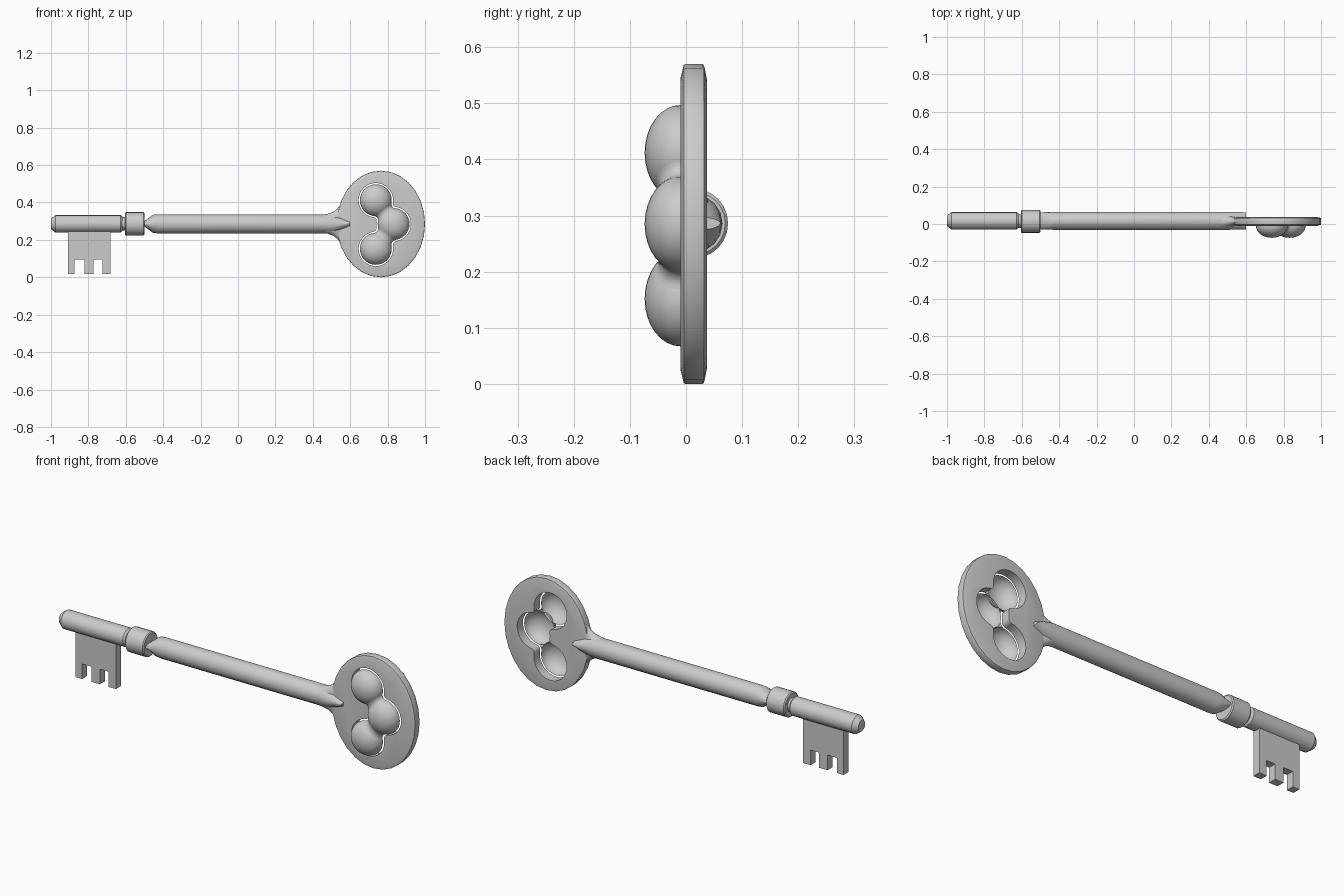
import bpy, bmesh
from math import sin, cos, pi, tau, sqrt
from mathutils import Vector

cube = bpy.data.objects.get("Cube")
if cube:
    bpy.data.objects.remove(cube, do_unlink=True)

AXIS_Y, AXIS_Z = 0.014, 0.286


def loft(name, rings, closed=True, caps=True):
    """Skin a series of equal-length rings of points."""
    bm = bmesh.new()
    loops = [[bm.verts.new(p) for p in ring] for ring in rings]
    n = len(loops[0])
    for a, b in zip(loops, loops[1:]):
        for i in range(n if closed else n - 1):
            j = (i + 1) % n
            bm.faces.new((a[i], a[j], b[j], b[i]))
    if caps:
        bm.faces.new(loops[0])
        bm.faces.new(loops[-1])
    bmesh.ops.recalc_face_normals(bm, faces=bm.faces)
    mesh = bpy.data.meshes.new(name)
    bm.to_mesh(mesh)
    bm.free()
    obj = bpy.data.objects.new(name, mesh)
    bpy.context.collection.objects.link(obj)
    return obj


def rod(name, rows, origin, axis=(1, 0, 0), sides=16, half=False):
    """Turned part: rows of (distance, radius across, radius in depth)."""
    origin, axis = Vector(origin), Vector(axis).normalized()
    depth = Vector((0, 1, 0))
    across = axis.cross(depth)
    angles = [pi + pi * i / sides if half else tau * i / sides
              for i in range(sides + 1 if half else sides)]
    rings = [[origin + axis * u + across * (ra * cos(t)) + depth * (rd * sin(t))
              for t in angles] for u, ra, rd in rows]
    return loft(name, rings, closed=not half, caps=not half)


def plate(name, outline, levels, centre=(0, 0)):
    """Flat part: x-z outline, scaled about its centre at each depth."""
    cx, cz = centre
    return loft(name, [[(cx + x * s, y, cz + z * s) for x, z in outline]
                       for y, s in levels])


def ellipse(rx, rz, n):
    return [(rx * cos(tau * i / n), rz * sin(tau * i / n)) for i in range(n)]


def neck_rows(length, lobe, waist, steps=8):
    """Concave fillet profile that joins two round lobes."""
    h = length / 2
    f = (waist ** 2 + h ** 2 - lobe ** 2) / (2 * (lobe - waist))
    reach = h * f / (lobe + f)
    rows = []
    for i in range(steps + 1):
        u = reach * (2 * i / steps - 1)
        rows.append((h + u, waist + f - sqrt(f * f - u * u)))
    return rows


# Stem, with chisel-shaped ends
rod("shaft", [(-0.50, 0.014, 0.045), (-0.455, 0.048, 0.047), (-0.43, 0.051, 0.048),
              (0.50, 0.051, 0.048), (0.55, 0.036, 0.047), (0.60, 0.012, 0.045)],
    (0, AXIS_Y + 0.003, AXIS_Z))

# Collar, narrow joint and tip rod
rod("collar", [(-0.605, 0.056, 0.056), (-0.6, 0.062, 0.061),
               (-0.505, 0.062, 0.061), (-0.50, 0.056, 0.056)],
    (0, AXIS_Y, AXIS_Z), sides=24)
rod("collar_joint", [(-0.64, 0.036, 0.036), (-0.59, 0.036, 0.036)], (0, AXIS_Y, AXIS_Z))
rod("tip_rod", [(-1, 0.028, 0.028), (-0.975, 0.047, 0.047),
                (-0.628, 0.047, 0.047), (-0.618, 0.038, 0.038)],
    (0, AXIS_Y + 0.003, AXIS_Z))

# Toothed bit
bit = [(-0.683, 0.26), (-0.91, 0.26)]
for left, right in ((-0.91, -0.873), (-0.82, -0.773), (-0.725, -0.683)):
    bit += [(left, 0.095), (left, 0.018), (right, 0.018), (right, 0.095)]
bit.remove((-0.91, 0.095))
bit.pop()
plate("bit", bit, [(AXIS_Y - 0.02, 1), (AXIS_Y + 0.02, 1)])

# Oval bow and the flare that blends it into the stem
bow = plate("bow", ellipse(0.236, 0.285, 28),
            [(-0.01, 0.91), (-0.004, 0.995), (-0.001, 1), (0.029, 1),
             (0.032, 0.995), (0.037, 0.91)], (0.764, 0.285))
rod("bow_flare", [(0.42, 0.045, 0.044), (0.48, 0.053, 0.042), (0.51, 0.064, 0.034),
                  (0.53, 0.08, 0.027), (0.55, 0.104, 0.022), (0.62, 0.06, 0.012)],
    (0, AXIS_Y, AXIS_Z), sides=24)

# Three-lobed opening
lobes = [Vector((x, -0.01, z)) for x, z in ((0.737, 0.412), (0.832, 0.285), (0.737, 0.152))]
HOLE_R, HOLE_WAIST, DOME_R, DOME_WAIST, FLAT = 0.092, 0.058, 0.085, 0.05, 0.75
deep = [(-0.2, 1), (0.2, 1)]
cutters = [plate("hole_cutter", ellipse(HOLE_R, HOLE_R, 32), deep, (c.x, c.z)) for c in lobes]
for a, b in zip(lobes, lobes[1:]):
    axis = (b - a).normalized()
    side = axis.cross(Vector((0, 1, 0)))
    rows = neck_rows((b - a).length, HOLE_R, HOLE_WAIST)
    edge = [a + axis * u + side * r for u, r in rows]
    edge += [a + axis * u - side * r for u, r in reversed(rows)]
    cutters.append(plate("hole_cutter", [(p.x, p.z) for p in edge], deep))
bpy.context.view_layer.objects.active = bow
for cutter in cutters:
    cutter.hide_render = True
    mod = bow.modifiers.new("opening", 'BOOLEAN')
    mod.operation, mod.solver, mod.object = 'DIFFERENCE', 'EXACT', cutter
    bpy.ops.object.modifier_apply(modifier=mod.name)
    bpy.data.objects.remove(cutter, do_unlink=True)

# Open half-dome shells over the opening, joined by slim necks
for i, c in enumerate(lobes):
    arc = [pi * k / 16 for k in range(17)]
    rows = [(-DOME_R * cos(t), DOME_R * sin(t), DOME_R * FLAT * sin(t)) for t in arc]
    rod(f"dome_{i + 1}", rows, c, (0, 0, 1), half=True)
for i, (a, b) in enumerate(zip(lobes, lobes[1:])):
    rows = [(u, r, r * FLAT) for u, r in neck_rows((b - a).length, DOME_R, DOME_WAIST)]
    rod(f"dome_neck_{i + 1}", rows, a, b - a, half=True)

# Weld the dome poles and smooth everything
bpy.ops.object.select_all(action='DESELECT')
for obj in bpy.context.collection.objects:
    if obj.type != 'MESH':
        continue
    bm = bmesh.new()
    bm.from_mesh(obj.data)
    bmesh.ops.remove_doubles(bm, verts=bm.verts, dist=1e-5)
    bm.to_mesh(obj.data)
    bm.free()
    obj.select_set(True)
bpy.context.view_layer.objects.active = bow
bpy.ops.object.shade_smooth_by_angle(angle=pi / 6)
